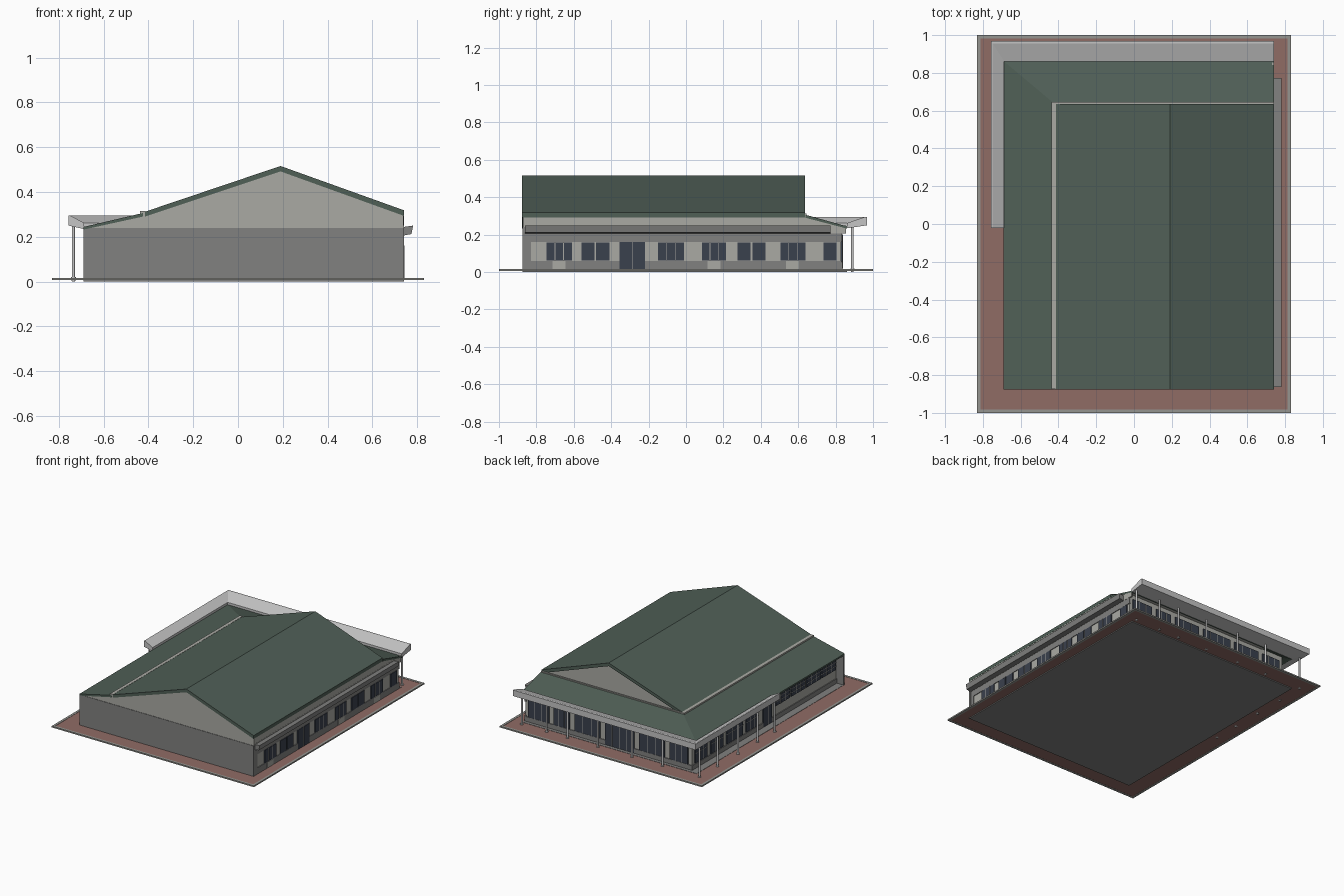
import bpy, bmesh, math


def mat(name, c):
    m = bpy.data.materials.new(name)
    m.diffuse_color = (*c, 1)
    return m


GREEN = mat("green_roof", (0.08, 0.115, 0.094))
BRICK = mat("brick_paving", (0.28, 0.15, 0.13))
GREY = mat("wall_grey", (0.22, 0.22, 0.215))
LIGHT = mat("light_wall", (0.40, 0.40, 0.37))
WHITE = mat("canopy_white", (0.56, 0.56, 0.56))
GLASS = mat("dark_glass", (0.042, 0.052, 0.075))
CURB = mat("curb_grey", (0.30, 0.30, 0.28))


def finish(name, bm, m):
    bmesh.ops.recalc_face_normals(bm, faces=bm.faces)
    me = bpy.data.meshes.new(name)
    bm.to_mesh(me)
    bm.free()
    me.materials.append(m)
    ob = bpy.data.objects.new(name, me)
    bpy.context.collection.objects.link(ob)
    return ob


def add_box(bm, x0, x1, y0, y1, z0, z1):
    vs = bmesh.ops.create_cube(bm, size=1)["verts"]
    for v in vs:
        v.co = (x1 if v.co.x > 0 else x0, y1 if v.co.y > 0 else y0, z1 if v.co.z > 0 else z0)


def boxes(name, m, *dims):
    bm = bmesh.new()
    for d in dims:
        add_box(bm, *d)
    return finish(name, bm, m)


def loft(name, m, rings):
    """Closed cross-sections joined in order, ends capped."""
    bm = bmesh.new()
    R = [[bm.verts.new(p) for p in r] for r in rings]
    n = len(R[0])
    for a, b in zip(R, R[1:]):
        for i in range(n):
            j = (i + 1) % n
            bm.faces.new((a[i], a[j], b[j], b[i]))
    bm.faces.new(R[0])
    bm.faces.new(R[-1])
    return finish(name, bm, m)


def prism_y(name, m, prof, y0, y1):
    return loft(name, m, [[(x, y, z) for x, z in prof] for y in (y0, y1)])


def prism_x(name, m, prof, x0, x1):
    return loft(name, m, [[(x, y, z) for y, z in prof] for x in (x0, x1)])


# paved terrace with curb
boxes("paving", BRICK, (-0.815, 0.815, -0.985, 0.985, 0.007, 0.014))
boxes("curb", CURB, (-0.83, -0.812, -1, 1, 0.006, 0.016), (0.812, 0.83, -1, 1, 0.006, 0.016),
      (-0.812, 0.812, -1, -0.982, 0.006, 0.016), (-0.812, 0.812, 0.982, 1, 0.006, 0.016))

# main walls, floor and front wall
boxes("floor_plate", GREY, (-0.69, 0.74, -0.87, 0.86, 0, 0.016))
boxes("main_walls", LIGHT, (-0.63, 0.735, -0.86, 0.83, 0.014, 0.24))
boxes("front_wall", GREY, (-0.69, 0.742, -0.875, -0.86, 0, 0.24))
boxes("base_and_top_bands", GREY,
      (0.73, 0.74, -0.865, 0.835, 0.014, 0.06), (0.73, 0.74, -0.865, 0.835, 0.16, 0.205),
      (0.73, 0.74, -0.865, -0.83, 0.06, 0.16),
      (-0.635, 0.74, 0.82, 0.836, 0.014, 0.05),
      (-0.636, -0.62, -0.865, 0.836, 0.014, 0.05))
boxes("right_upper_wall", LIGHT, (0.73, 0.741, -0.87, 0.855, 0.205, 0.25))

# gable body and roof underside fill
prism_y("gable_body", LIGHT, [(-0.685, 0.235), (0.74, 0.235), (0.74, 0.30), (0.19, 0.498),
                              (-0.42, 0.295), (-0.685, 0.24)], -0.872, 0.625)
prism_x("rear_eave_fill", LIGHT, [(0.6, 0.235), (0.855, 0.235), (0.855, 0.24), (0.64, 0.295), (0.6, 0.295)],
        -0.45, 0.74)

# main gabled roof shell
prism_y("main_roof", GREEN, [(-0.415, 0.312), (0.19, 0.516), (0.742, 0.318), (0.742, 0.293),
                             (0.19, 0.492), (-0.415, 0.290)], -0.876, 0.635)

# lower roof: left and rear skirts mitred at the hip
sec = [(0, 0.232), (0, 0.244), (1, 0.306), (1, 0.290)]  # inward fraction, height
loft("lower_roof", GREEN, [
    [(-0.69 + 0.265 * t, -0.876, z) for t, z in sec],
    [(-0.69 + 0.265 * t, 0.862 - 0.222 * t, z) for t, z in sec],
    [(0.742, 0.862 - 0.222 * t, z) for t, z in sec]])
boxes("roof_flashing", LIGHT, (-0.437, -0.413, -0.874, 0.645, 0.295, 0.314),
      (-0.43, 0.74, 0.635, 0.645, 0.295, 0.312))

# L-shaped canopy over the walkway
sec = [(0, 0.25), (0, 0.294), (0.12, 0.294), (1, 0.262), (1, 0.234)]
loft("walkway_canopy", WHITE, [
    [(-0.757 + 0.07 * t, -0.02, z) for t, z in sec],
    [(-0.757 + 0.07 * t, 0.968 - 0.108 * t, z) for t, z in sec],
    [(0.742, 0.968 - 0.108 * t, z) for t, z in sec]])

# canopy posts with round feet
bm = bmesh.new()
spots = [(x, 0.89) for x in (-0.735, -0.43, -0.18, 0.10, 0.35, 0.52, 0.725)]
spots += [(-0.735, y) for y in (0.68, 0.44, 0.21, 0.01)]
for x, y in spots:
    for r, z0, z1 in ((0.0065, 0.0, 0.255), (0.011, 0.005, 0.02)):
        vs = bmesh.ops.create_cone(bm, cap_ends=True, segments=12, radius1=r, radius2=r, depth=z1 - z0)["verts"]
        bmesh.ops.translate(bm, verts=vs, vec=(x, y, (z0 + z1) / 2))
posts = finish("canopy_posts", bm, WHITE)

# right side awning
prism_y("right_awning", GREY, [(0.735, 0.205), (0.775, 0.212), (0.782, 0.25), (0.735, 0.243)], -0.862, 0.772)

# windows: dark panes plus thin light glazing bars
panes, bars = bmesh.new(), bmesh.new()


def window(side, a0, a1, z0, z1, cols, rows):
    def put(bm, a, b, c, d, t):
        if side == "right":
            add_box(bm, 0.732, 0.738 + t, a, b, c, d)
        elif side == "back":
            add_box(bm, a, b, 0.826, 0.834 + t, c, d)
        else:
            add_box(bm, -0.634 - t, -0.626, a, b, c, d)
    put(panes, a0, a1, z0, z1, 0.004)
    for i in range(1, cols):
        a = a0 + (a1 - a0) * i / cols
        put(bars, a - 0.0018, a + 0.0018, z0, z1, 0.006)
    for i in range(1, rows):
        z = z0 + (z1 - z0) * i / rows
        put(bars, a0, a1, z - 0.0015, z + 0.0015, 0.006)


for a, b in ((-0.745, -0.61), (-0.15, -0.01), (0.085, 0.215), (0.505, 0.64)):
    window("right", a, b, 0.062, 0.158, 3, 1)
for a, b in ((-0.56, -0.41), (0.275, 0.425)):
    window("right", a, a + 0.07, 0.062, 0.158, 1, 1)
    window("right", b - 0.07, b, 0.062, 0.158, 1, 1)
window("right", -0.355, -0.22, 0.016, 0.16, 2, 1)
window("right", 0.735, 0.805, 0.062, 0.158, 1, 1)

# rear shopfront bays, with a double door in the middle
for a, b in ((-0.60, -0.45), (-0.41, -0.20), (0.12, 0.33), (0.37, 0.50), (0.54, 0.71)):
    window("back", a, b, 0.052, 0.20, 3, 1)
window("back", -0.16, 0.08, 0.018, 0.20, 4, 1)

# left side: shopfront under the canopy, high strip windows beyond it
for a, b in ((0.06, 0.20), (0.24, 0.43), (0.47, 0.62), (0.66, 0.80)):
    window("left", a, b, 0.055, 0.20, 3, 2)
window("left", -0.10, 0.0, 0.018, 0.19, 2, 1)
for i in range(4):
    a = -0.85 + i * 0.18
    window("left", a, a + 0.165, 0.12, 0.205, 3, 3)
finish("window_panes", panes, GLASS)
finish("glazing_bars", bars, LIGHT)

# light panels below some right-side windows
boxes("window_aprons", LIGHT, *[(0.735, 0.743, c - 0.035, c + 0.035, 0.016, 0.06)
                               for c in (-0.68, 0.15, 0.57)])
